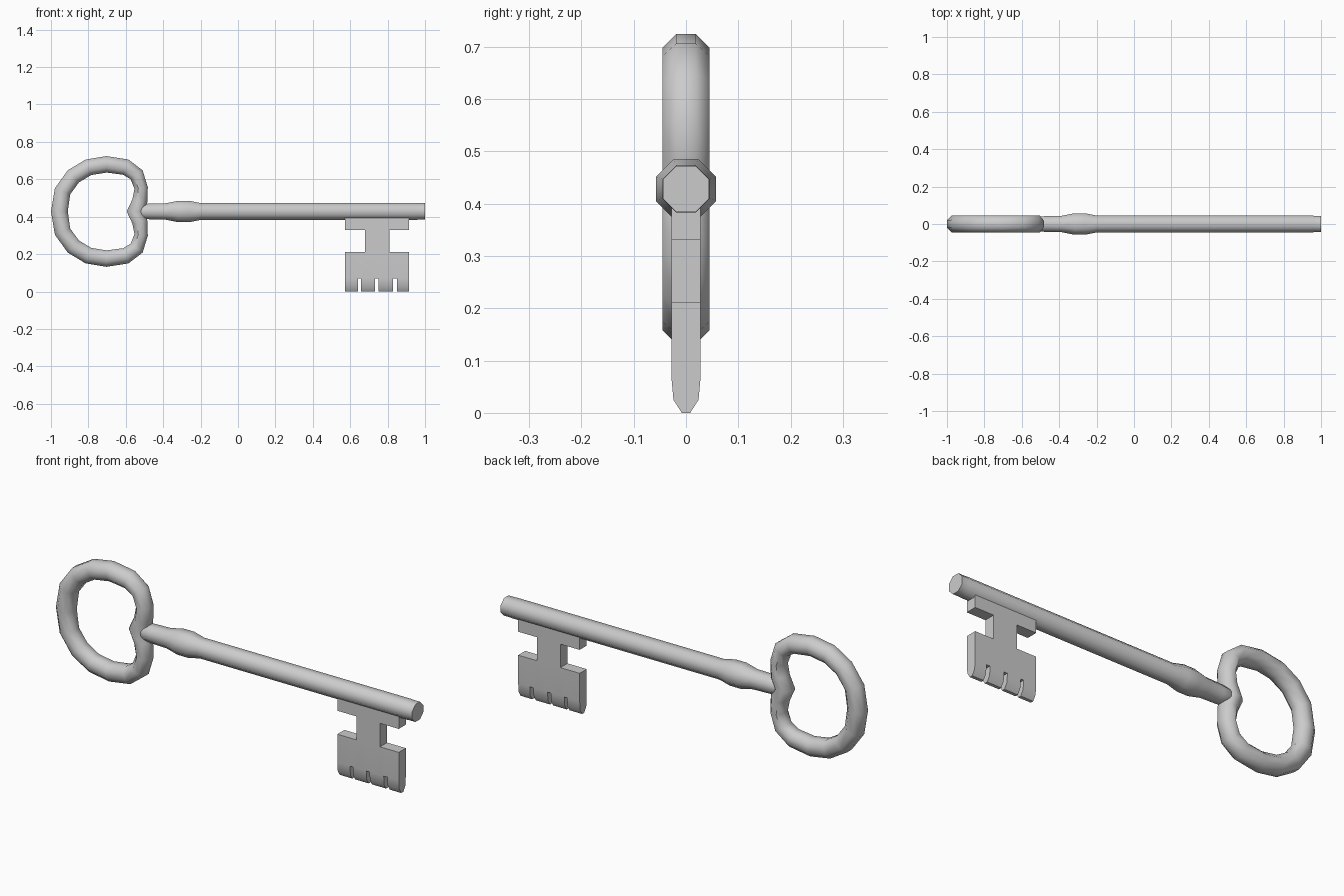
import bpy, bmesh
from math import pi, cos, sin
from mathutils import Vector

if "Cube" in bpy.data.objects:
    bpy.data.objects.remove(bpy.data.objects["Cube"])

ZC = 0.428   # height of the shaft axis


def octagon(center, normal, r_n, r_y):
    """Flat-sided octagon ring spanned by the normal and the y axis."""
    k = 1 / cos(pi / 8)
    return [center + normal * (r_n * k * cos(a)) + Vector((0, r_y * k * sin(a), 0))
            for a in [pi / 8 + i * pi / 4 for i in range(8)]]


def loft(name, rings, closed):
    bm = bmesh.new()
    rows = [[bm.verts.new(p) for p in ring] for ring in rings]
    n = len(rows)
    for i in range(n if closed else n - 1):
        a, b = rows[i], rows[(i + 1) % n]
        for j in range(8):
            bm.faces.new((a[j], a[(j + 1) % 8], b[(j + 1) % 8], b[j]))
    if not closed:
        bm.faces.new(rows[0])
        bm.faces.new(rows[-1])
    return finish(name, bm, 50)


def finish(name, bm, angle):
    bmesh.ops.recalc_face_normals(bm, faces=bm.faces)
    me = bpy.data.meshes.new(name)
    bm.to_mesh(me)
    bm.free()
    ob = bpy.data.objects.new(name, me)
    bpy.context.collection.objects.link(ob)
    bpy.ops.object.select_all(action='DESELECT')
    ob.select_set(True)
    bpy.context.view_layer.objects.active = ob
    bpy.ops.object.shade_smooth_by_angle(angle=angle * pi / 180)
    return ob


# Bow: upper half of the path (x, height, radius), mirrored below the axis
half = [(-0.955, 0, .045), (-0.938, .108, .044), (-0.88, .188, .044), (-0.80, .236, .044),
        (-0.703, .252, .044), (-0.6, .237, .043), (-0.542, .196, .040),
        (-0.518, .125, .036), (-0.525, .055, .041), (-0.55, 0, .045)]
path = half + [(x, -z, r) for x, z, r in half[-2:0:-1]]
rings = []
for i, (x, z, r) in enumerate(path):
    p, q = path[i - 1], path[(i + 1) % len(path)]
    t = Vector((q[0] - p[0], 0, q[1] - p[1])).normalized()
    rings.append(octagon(Vector((x, 0, ZC + z)), Vector((-t.z, 0, t.x)), r, .045))
loft("bow", rings, True)

# Shaft: octagonal rod with a swollen collar
stations = [(-0.55, .020), (-0.505, .040), (-0.47, .042), (-0.385, .044), (-0.32, .057), (-0.26, .057),
            (-0.2, .045), (0.955, .045), (0.96, .044), (1.0, .044)]
loft("shaft", [octagon(Vector((x, 0, ZC)), Vector((0, 0, 1)), r, r)
               for x, r in stations], False)

# Bit: plate made of filled grid cells, thinning towards the teeth
xs = [.572, .642, .658, .679, .733, .751, .81, .83, .85, .914]
zs = [0, .025, .07, .212, .33, .40]
depth = [.008, .024, .028, .028, .028, .028]


def filled(i, k):
    if not (0 <= i < 9 and 0 <= k < 5):
        return False
    if k < 2:
        return i not in (1, 4, 7)       # slots between teeth
    if k == 3:
        return 3 <= i <= 5              # narrow stem
    return True


bm = bmesh.new()
cache = {}


def vert(i, k, s):
    if (i, k, s) not in cache:
        cache[i, k, s] = bm.verts.new((xs[i], s * depth[k], zs[k]))
    return cache[i, k, s]


for i in range(9):
    for k in range(5):
        if not filled(i, k):
            continue
        c = [(i, k), (i + 1, k), (i + 1, k + 1), (i, k + 1)]
        for s in (-1, 1):
            bm.faces.new([vert(*p, s) for p in c])
        for e, (di, dk) in enumerate([(0, -1), (1, 0), (0, 1), (-1, 0)]):
            if not filled(i + di, k + dk):
                a, b = c[e], c[(e + 1) % 4]
                bm.faces.new((vert(*a, -1), vert(*b, -1), vert(*b, 1), vert(*a, 1)))
finish("bit", bm, 35)
